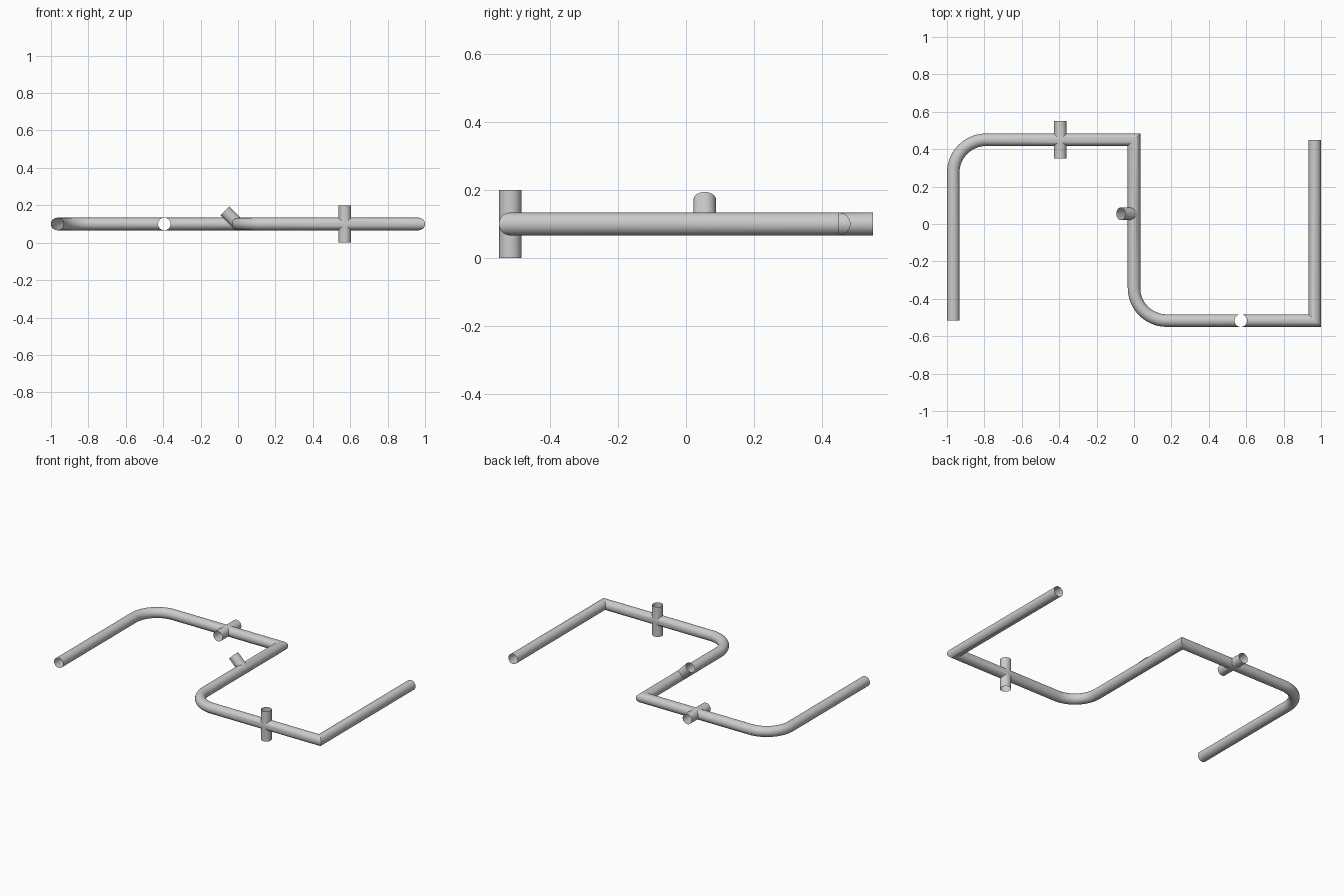
import bpy, bmesh
from math import sin, cos, pi, sqrt
from mathutils import Vector

if "Cube" in bpy.data.objects:
    bpy.data.objects.remove(bpy.data.objects["Cube"])

R, N, BEND, ARM = 0.0335, 48, 0.175, 0.1   # pipe radius, sides, elbow radius, stub length
X, Y0, Y1, ZC = 0.9665, -0.5165, 0.45, 0.1
UP = Vector((0, 0, 1))
EX, EY = Vector((1, 0, 0)), Vector((0, 1, 0))
bm = bmesh.new()


def ring(p, d, side, up, shift=lambda o: 0.0, stretch=1.0):
    """Ring of points round p; shift slides each one along d to fit a joint."""
    pts = []
    for i in range(N):
        t = 2 * pi * i / N
        o = (side * cos(t) * stretch + up * sin(t)) * R
        pts.append(p + o + d * shift(o))
    return pts


def skin(rings):
    loops = [[bm.verts.new(c) for c in r] for r in rings]
    for a, b in zip(loops, loops[1:]):
        for i in range(N):
            j = (i + 1) % N
            bm.faces.new((a[i], a[j], b[j], b[i]))


def flat(x, y, d, shift=lambda o: 0.0):
    return ring(Vector((x, y, ZC)), d, UP.cross(d), UP, shift)


def mitre(x, y, d1, d2):
    side = UP.cross(d1 + d2).normalized()
    return ring(Vector((x, y, ZC)), d1, side, UP, stretch=sqrt(2))


def elbow(x, y, d1, d2, steps=16):
    """Rounded corner at (x, y) turning from d1 to d2."""
    centre = Vector((x, y, ZC)) + (d2 - d1) * BEND
    out = []
    for k in range(steps + 1):
        t = pi / 2 * k / steps
        p = centre + (d1 * sin(t) - d2 * cos(t)) * BEND
        d = d1 * cos(t) + d2 * sin(t)
        out.append(ring(p, d, UP.cross(d), UP))
    return out


def stub(x, y, axis, run):
    """Open side pipe whose inner end is notched to fit the main run."""
    p = Vector((x, y, ZC))
    other = axis.cross(run)
    skin([ring(p, axis, run, other, lambda o: abs(o.dot(run))),
          ring(p + axis * ARM, axis, run, other)])


# Joint positions and directions
C1, C2, BY = -0.394, 0.571, 0.055
SLANT = Vector((-1, 0, 1)).normalized()
cross1 = lambda o: abs(o.dot(EY))
cross2 = lambda o: abs(o.dot(UP))
tee = lambda o: max(0.0, o.dot(SLANT))
neg = lambda f: (lambda o: -f(o))

# Main run, split at each joint
skin([flat(-X, Y0, EY)] + elbow(-X, Y1, EY, EX) + [flat(C1, Y1, EX, neg(cross1))])
skin([flat(C1, Y1, EX, cross1), mitre(0, Y1, EX, -EY), flat(0, BY, -EY, neg(tee))])
skin([flat(0, BY, -EY, tee)] + elbow(0, Y0, -EY, EX) + [flat(C2, Y0, EX, neg(cross2))])
skin([flat(C2, Y0, EX, cross2), mitre(X, Y0, EX, EY), flat(X, Y1, EY)])

# Cross stubs and the slanted branch
for s in (1, -1):
    stub(C1, Y1, EY * s, EX)
    stub(C2, Y0, UP * s, EX)
stub(0, BY, SLANT, EY)

bmesh.ops.remove_doubles(bm, verts=bm.verts, dist=1e-4)
bmesh.ops.recalc_face_normals(bm, faces=bm.faces)
mesh = bpy.data.meshes.new("pipe_run")
bm.to_mesh(mesh)
bm.free()
pipe = bpy.data.objects.new("pipe_run", mesh)
bpy.context.collection.objects.link(pipe)
bpy.context.view_layer.objects.active = pipe
pipe.select_set(True)
bpy.ops.object.shade_smooth_by_angle(angle=pi / 6)
